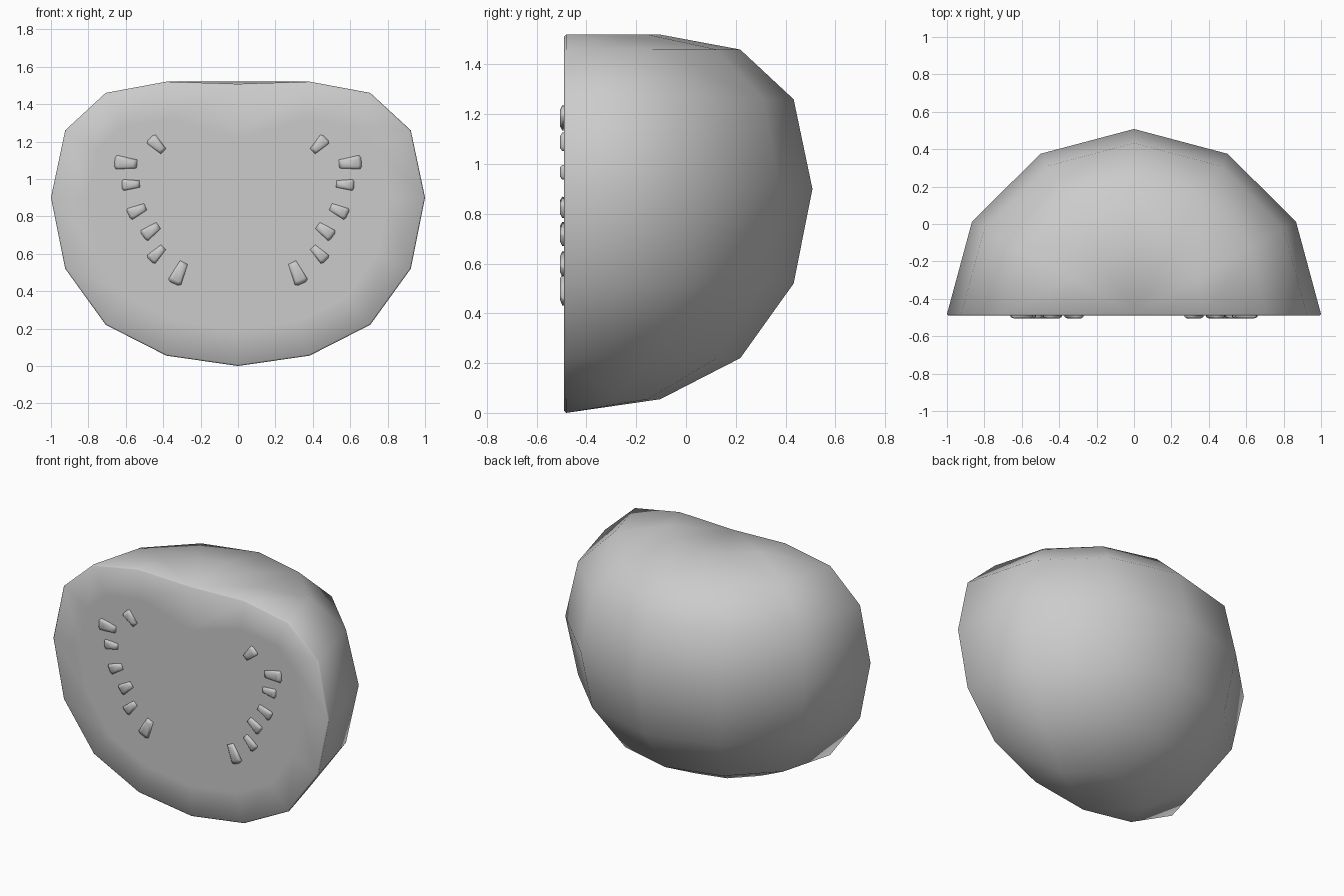
import bpy
import bmesh
from math import sin, cos, pi, radians
from mathutils import Matrix, Vector

if "Cube" in bpy.data.objects:
    bpy.data.objects.remove(bpy.data.objects["Cube"], do_unlink=True)

grey = bpy.data.materials.new("plain_grey")
grey.use_nodes = True
grey.diffuse_color = (0.6, 0.6, 0.6, 1)
grey.node_tree.nodes["Principled BSDF"].inputs["Base Color"].default_value = grey.diffuse_color


def make_object(name, bm):
    bmesh.ops.recalc_face_normals(bm, faces=bm.faces)
    for face in bm.faces:
        face.smooth = True
    mesh = bpy.data.meshes.new(name)
    bm.to_mesh(mesh)
    bm.free()
    mesh.materials.append(grey)
    obj = bpy.data.objects.new(name, mesh)
    bpy.context.collection.objects.link(obj)
    return obj


# Halved fruit: half-turn lathe of a squashed profile, from top to bottom
CUT_Y = -0.482
heights = [1.52, 1.46, 1.26, 0.9, 0.52, 0.22, 0.055]
bm = bmesh.new()
top = bm.verts.new((0, CUT_Y, 1.508))
bottom = bm.verts.new((0, CUT_Y, 0))
columns = []
for step in range(7):
    turn = step * pi / 6
    column = []
    for i, z in enumerate(heights):
        radius = sin((i + 1) * pi / 8)
        column.append(bm.verts.new((radius * cos(turn), CUT_Y + 0.99 * radius * sin(turn), z)))
    columns.append([top] + column + [bottom])
for a, b in zip(columns, columns[1:]):
    for i in range(len(a) - 1):
        corners = [a[i], a[i + 1], b[i + 1], b[i]]
        bm.faces.new(list(dict.fromkeys(corners)))

# Flat cut face with a narrow bevel and a heart-shaped inner loop
cut = bm.faces.new(columns[0] + columns[-1][-2:0:-1])
bmesh.ops.recalc_face_normals(bm, faces=bm.faces)
bmesh.ops.inset_individual(bm, faces=[cut], thickness=0.008, depth=0.008)
bmesh.ops.inset_individual(bm, faces=[cut], thickness=0.19, depth=0)
for v in cut.verts:
    if abs(v.co.x) < 0.02 and v.co.z > 1:
        v.co.z -= 0.09
make_object("fruit_half", bm)


# Seeds: flat tapered pips with the narrow end pointing inwards
def add_seed(name, side, x, z, angle, length, width):
    outline = [(-0.5, -0.3), (-0.42, -0.5), (0.5, -0.3),
               (0.5, 0.3), (-0.42, 0.5), (-0.5, 0.3)]
    bm = bmesh.new()
    spin = Matrix.Rotation(-radians(angle), 4, 'Y')
    loops = []
    for y, scale in ((-0.48, 0.95), (-0.497, 1), (-0.506, 0.65)):
        loop = []
        for u, w in outline:
            p = spin @ Vector((u * length * scale, 0, w * width * scale))
            loop.append(bm.verts.new((side * (p.x - x), y, z + p.z)))
        loops.append(loop)
    for a, b in zip(loops, loops[1:]):
        for i in range(len(a)):
            j = (i + 1) % len(a)
            bm.faces.new((a[i], a[j], b[j], b[i]))
    bm.faces.new(loops[0])
    bm.faces.new(loops[-1])
    make_object(name, bm)


seeds = [
    (0.434, 1.183, -45, 0.10, 0.065),
    (0.60, 1.085, -5, 0.12, 0.075),
    (0.573, 0.97, 4, 0.095, 0.06),
    (0.54, 0.83, 25, 0.10, 0.065),
    (0.466, 0.722, 36, 0.10, 0.068),
    (0.434, 0.60, 45, 0.10, 0.062),
    (0.316, 0.497, 65, 0.125, 0.075),
]
for number, seed in enumerate(seeds, 1):
    add_seed(f"left_seed_{number}", -1, *seed)
    add_seed(f"right_seed_{number}", 1, *seed)
